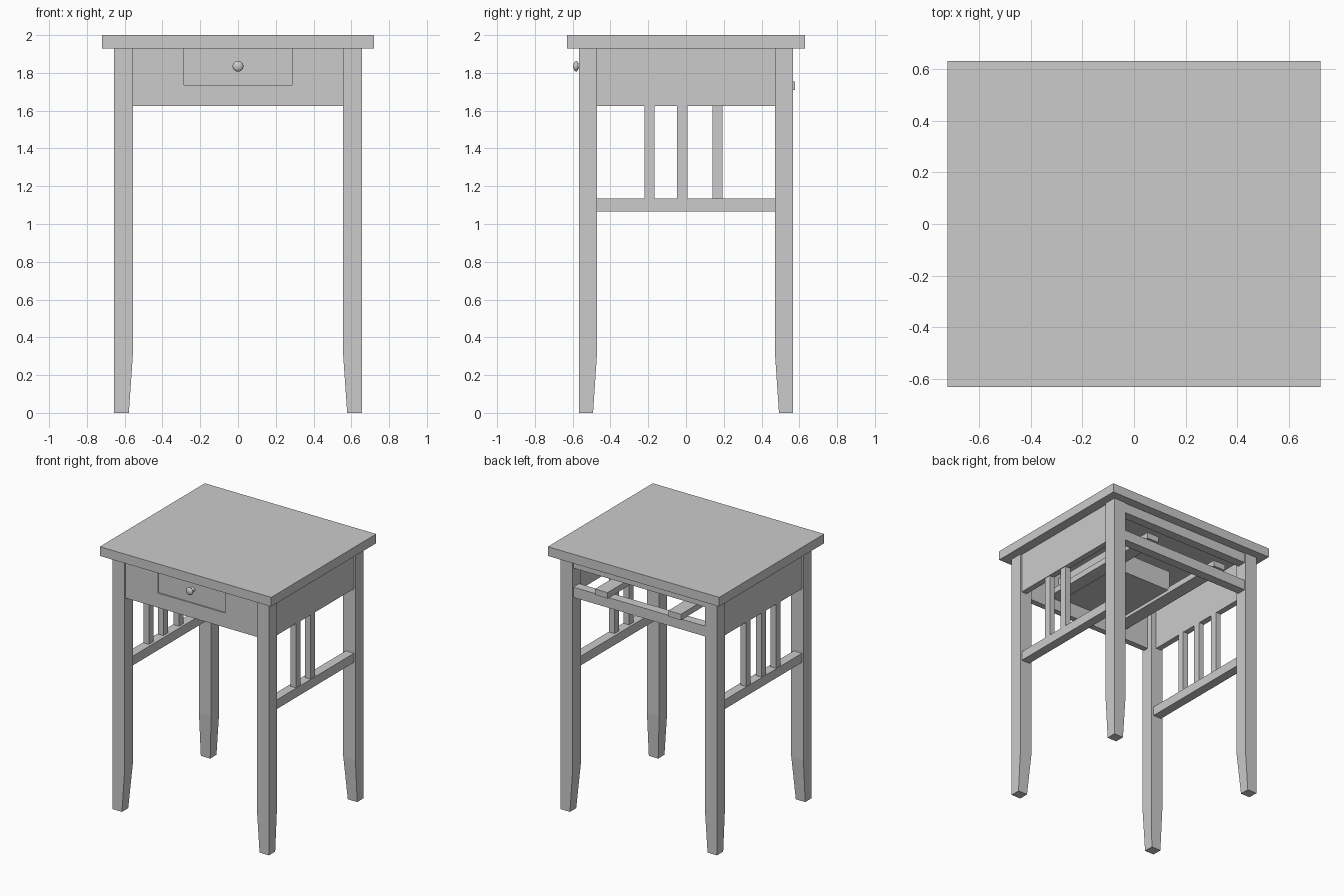
import bpy, bmesh, math
from mathutils import Vector

if "Cube" in bpy.data.objects:
    bpy.data.objects.remove(bpy.data.objects["Cube"])


def make_object(name, bm):
    bmesh.ops.recalc_face_normals(bm, faces=bm.faces)
    me = bpy.data.meshes.new(name)
    bm.to_mesh(me)
    bm.free()
    ob = bpy.data.objects.new(name, me)
    bpy.context.collection.objects.link(ob)
    return ob


def box(name, x, y, z):
    """Box from (min, max) ranges on each axis."""
    bm = bmesh.new()
    bmesh.ops.create_cube(bm, size=1)
    for v in bm.verts:
        v.co = Vector([(r[0] + r[1]) / 2 + c * (r[1] - r[0])
                       for r, c in zip((x, y, z), v.co)])
    return make_object(name, bm)


def leg(name, sx, sy):
    """Square leg, the two inner faces taper towards the foot."""
    bm = bmesh.new()
    rings = []
    for z, xi, yi in ((0, 0.578, 0.492), (0.33, 0.555, 0.47), (1.93, 0.555, 0.47)):
        pts = ((xi, yi), (0.657, yi), (0.657, 0.567), (xi, 0.567))
        rings.append([bm.verts.new((sx * px, sy * py, z)) for px, py in pts])
    for a, b in zip(rings, rings[1:]):
        for i in range(4):
            j = (i + 1) % 4
            bm.faces.new((a[i], a[j], b[j], b[i]))
    bm.faces.new(rings[0])
    bm.faces.new(rings[-1])
    return make_object(name, bm)


def mirrored(r, s):
    return tuple(sorted((s * r[0], s * r[1])))


# Table top
box("table_top", (-0.72, 0.72), (-0.63, 0.63), (1.93, 2.0))

# Legs, side panels, stretchers, slats and drawer runners
for s, side in ((-1, "left"), (1, "right")):
    leg("front_leg_" + side, s, -1)
    leg("back_leg_" + side, s, 1)
    box("side_panel_" + side, mirrored((0.60, 0.645), s), (-0.47, 0.47), (1.625, 1.93))
    box("side_stretcher_" + side, mirrored((0.575, 0.645), s), (-0.47, 0.47), (1.065, 1.135))
    # the right side has only two slats
    for i, y in enumerate((-0.193, -0.02, 0.167)[:3 if s < 0 else 2]):
        box(f"slat_{side}_{i + 1}", mirrored((0.595, 0.64), s),
            (y - 0.027, y + 0.027), (1.135, 1.625))
    box("drawer_runner_" + side, mirrored((0.255, 0.36), s), (-0.51, 0.577), (1.71, 1.755))
    box("front_apron_" + side, mirrored((0.285, 0.555), s), (-0.555, -0.51), (1.625, 1.93))

# Front apron below the drawer, back rails
box("front_apron_bottom", (-0.285, 0.285), (-0.555, -0.51), (1.625, 1.735))
box("back_rail_lower", (-0.555, 0.555), (0.49, 0.56), (1.632, 1.71))
box("back_rail_upper", (-0.555, 0.555), (0.49, 0.56), (1.855, 1.93))

# Drawer: slightly recessed front and an open tray behind it
box("drawer_front", (-0.285, 0.285), (-0.545, -0.51), (1.735, 1.93))
box("drawer_bottom", (-0.27, 0.27), (-0.51, 0.07), (1.735, 1.755))
box("drawer_back", (-0.27, 0.27), (0.045, 0.07), (1.755, 1.89))
for s, side in ((-1, "left"), (1, "right")):
    box("drawer_side_" + side, mirrored((0.245, 0.27), s), (-0.51, 0.045), (1.755, 1.89))

# Turned knob
bm = bmesh.new()
profile = ((0.0, -0.596), (0.012, -0.595), (0.023, -0.590), (0.029, -0.583), (0.026, -0.576),
           (0.014, -0.570), (0.012, -0.562), (0.018, -0.552), (0.02, -0.544))
vs = [bm.verts.new((r, y, 1.835)) for r, y in profile]
es = [bm.edges.new(p) for p in zip(vs, vs[1:])]
bmesh.ops.spin(bm, geom=vs + es, cent=(0, 0, 1.835), axis=(0, 1, 0),
               angle=2 * math.pi, steps=20)
bmesh.ops.remove_doubles(bm, verts=bm.verts, dist=0.0001)
knob = make_object("drawer_knob", bm)
for p in knob.data.polygons:
    p.use_smooth = True
